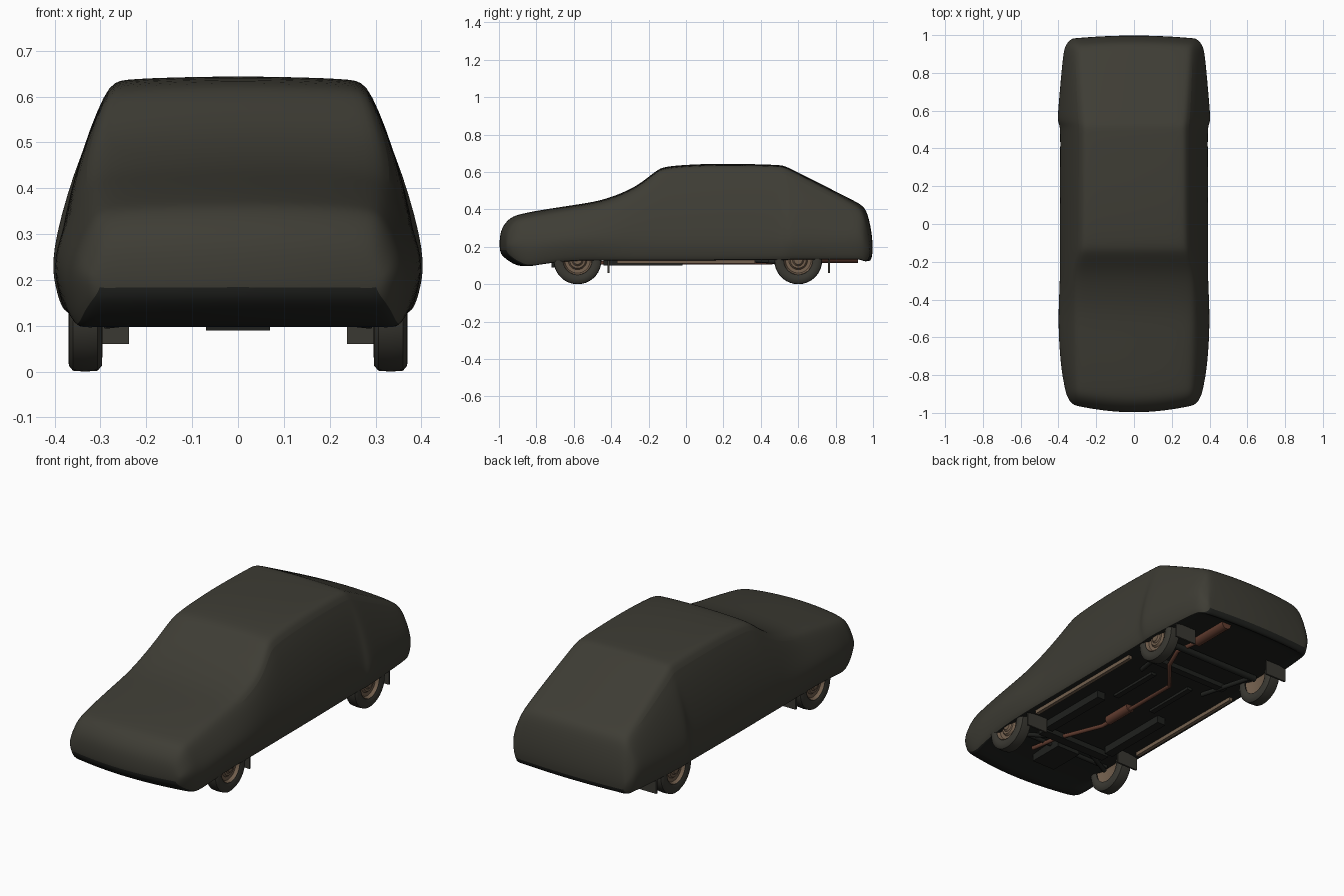
import bpy, bmesh, math
from mathutils import Vector

if "Cube" in bpy.data.objects:
    bpy.data.objects.remove(bpy.data.objects["Cube"], do_unlink=True)


def make_material(name, color):
    m = bpy.data.materials.new(name)
    m.use_nodes = True
    m.diffuse_color = (*color, 1)
    bsdf = m.node_tree.nodes["Principled BSDF"]
    bsdf.inputs["Base Color"].default_value = (*color, 1)
    bsdf.inputs["Roughness"].default_value = 0.9
    return m


CLOTH = make_material("dark olive cloth", (0.048, 0.046, 0.035))
UNDER = make_material("underbody black", (0.014, 0.015, 0.013))
RUBBER = make_material("tyre rubber", (0.042, 0.040, 0.032))
RIM = make_material("dusty tan metal", (0.17, 0.115, 0.075))
RUST = make_material("rusty brown", (0.12, 0.045, 0.028))


def add_object(name, bm, mats, smooth=True):
    bmesh.ops.recalc_face_normals(bm, faces=bm.faces)
    me = bpy.data.meshes.new(name)
    bm.to_mesh(me)
    bm.free()
    for m in mats:
        me.materials.append(m)
    ob = bpy.data.objects.new(name, me)
    bpy.context.collection.objects.link(ob)
    if smooth:
        bpy.ops.object.select_all(action="DESELECT")
        ob.select_set(True)
        bpy.context.view_layer.objects.active = ob
        bpy.ops.object.shade_smooth_by_angle(angle=math.radians(40))
    return ob


def box(name, mat, center, size):
    bm = bmesh.new()
    bmesh.ops.create_cube(bm, size=1)
    for v in bm.verts:
        v.co = Vector(a * b for a, b in zip(v.co, size)) + Vector(center)
    return add_object(name, bm, [mat], False)


def lathe(name, mat, profile, center, side):
    # Profile of (offset along the axle, radius), turned about x
    bm = bmesh.new()
    vs = [bm.verts.new((side * a, 0, r)) for a, r in profile]
    edges = [bm.edges.new(p) for p in zip(vs, vs[1:])]
    bmesh.ops.spin(bm, geom=vs + edges, axis=(1, 0, 0), cent=(0, 0, 0),
                   angle=2 * math.pi, steps=36, use_duplicate=False)
    bmesh.ops.remove_doubles(bm, verts=bm.verts, dist=0.0005)
    bmesh.ops.translate(bm, verts=bm.verts, vec=center)
    return add_object(name, bm, [mat])


def tube(name, mat, points, radius):
    cu = bpy.data.curves.new(name, "CURVE")
    cu.dimensions = "3D"
    cu.bevel_depth = radius
    cu.bevel_resolution = 3
    cu.use_fill_caps = True
    sp = cu.splines.new("POLY")
    sp.points.add(len(points) - 1)
    for p, co in zip(sp.points, points):
        p.co = (*co, 1)
    cu.materials.append(mat)
    ob = bpy.data.objects.new(name, cu)
    bpy.context.collection.objects.link(ob)
    return ob


# Draped cover: y, top z, top half width, shoulder drop, widest half width, bottom half width, bottom z
STATIONS = [
    (-1.0, .255, .29, .015, .32, .30, .175),
    (-.985, .31, .30, .02, .345, .32, .15),
    (-.94, .362, .31, .025, .365, .34, .115),
    (-.88, .378, .315, .03, .375, .35, .088),
    (-.80, .395, .32, .035, .39, .36, .095),
    (-.6, .425, .32, .03, .405, .37, .115),
    (-.45, .447, .325, .03, .405, .375, .115),
    (-.3, .505, .325, .03, .395, .375, .115),
    (-.22, .557, .31, .025, .395, .375, .115),
    (-.15, .617, .29, .02, .395, .375, .115),
    (-.10, .634, .285, .02, .395, .375, .115),
    (.15, .648, .283, .018, .395, .375, .115),
    (.47, .64, .28, .015, .392, .375, .118),
    (.52, .636, .28, .015, .395, .375, .118),
    (.545, .625, .283, .018, .412, .38, .118),
    (.62, .588, .29, .02, .405, .378, .12),
    (.9, .447, .305, .02, .38, .36, .12),
    (.95, .42, .305, .025, .37, .35, .12),
    (.975, .375, .31, .03, .36, .335, .115),
    (1.0, .25, .31, .015, .33, .31, .135),
]


def half_section(y, zt, wt, drop, wm, wb, zb):
    shoulder = zt - drop
    zm = zb + min(0.135, 0.5 * (shoulder - zb))
    tall = shoulder - zm
    floor = zb + (0.025 if -0.85 < y < 0.96 else 0)
    pts = [(0, zt), (.5 * wt, zt - .15 * drop), (.9 * wt, zt - .4 * drop), (wt + .004, shoulder),
           ((wt + wm) / 2 + .05 * tall, (shoulder + zm) / 2), (wm, zm),
           ((wm + wb) / 2 + .006, (zm + zb) / 2),
           (wb, zb), (.93 * wb, floor), (.5 * wb, floor), (0, floor)]
    # Ends curve round in plan
    bow = .05 * max(0, (-y - .6) / .4) - .02 * max(0, (y - .7) / .3)
    return [(x, y + bow * (x / .35) ** 2, z) for x, z in pts]


bm = bmesh.new()
rows = []
for s in STATIONS:
    half = half_section(*s)
    full = half + [(-x, y, z) for x, y, z in half[-2:0:-1]]
    rows.append([bm.verts.new(p) for p in full])
n = len(rows[0])
for a, b in zip(rows, rows[1:]):
    for i in range(n):
        j = (i + 1) % n
        f = bm.faces.new((a[i], a[j], b[j], b[i]))
        f.material_index = 1 if 7 <= i <= 12 else 0
for r in (rows[0], rows[-1]):
    for sign in (1, -1):
        h = [r[(sign * i) % n] for i in range(11)]
        for i in range(3):
            lo = 10 - i
            bm.faces.new((h[i], h[i + 1], h[lo - 1], h[lo]))
        bm.faces.new(h[3:8])
cover = add_object("draped_car_cover", bm, [CLOTH, UNDER])
sub = cover.modifiers.new("soft_cloth", "SUBSURF")
sub.levels = sub.render_levels = 2

# Wheels, flaps and axle parts
TYRE = [(-.030, .078), (-.037, .095), (-.036, .115), (-.027, .126), (0, .128),
        (.027, .126), (.036, .115), (.037, .095), (.030, .078), (.022, .076)]
DISC = [(-.025, .08), (-.012, .05), (-.012, 0)]
FACE = [(.024, .08), (.029, .076), (.014, .068), (.012, .05), (.022, .042),
        (.022, .03), (.03, .022), (.03, 0)]
for side, tag in ((1, "left"), (-1, "right")):
    for y, end in ((-.58, "front"), (.6, "rear")):
        c = (side * .333, y, .128)
        lathe(f"{end}_{tag}_tyre", RUBBER, TYRE, c, side)
        lathe(f"{end}_{tag}_wheel_disc", RIM, FACE, c, side)
        lathe(f"{end}_{tag}_wheel_back", RIM, DISC, c, side)
        box(f"{end}_{tag}_mud_flap", RUBBER, (side * .30, y + .165, .10), (.125, .01, .08))
    box(f"{tag}_sill", RIM, (side * .335, 0, .122), (.02, .74, .02))
    box(f"{tag}_frame_rail", UNDER, (side * .20, -.23, .12), (.05, .42, .04))
    tube(f"{tag}_front_arm", UNDER, [(side * .11, -.5, .125), (side * .29, -.58, .105)], .012)
    tube(f"{tag}_rear_arm", UNDER, [(side * .2, .3, .13), (side * .26, .6, .115)], .012)
    box(f"{tag}_floor_rib", UNDER, (side * .12, .15, .137), (.03, .3, .02))
tube("rear_axle", UNDER, [(-.3, .6, .128), (.3, .6, .128)], .018)
tube("front_axle", UNDER, [(-.3, -.58, .128), (.3, -.58, .128)], .012)
box("engine_sump", UNDER, (0, -.62, .115), (.14, .2, .05))
box("front_crossmember", UNDER, (0, -.48, .115), (.42, .05, .03))
box("rear_crossmember", UNDER, (0, .42, .132), (.5, .04, .03))

# Exhaust line
tube("exhaust_pipe", RUST, [(.12, -.66, .12), (.1, -.5, .115), (0, -.25, .115), (0, .28, .115),
                            (.14, .45, .115), (.17, .55, .14), (.155, .7, .135)], .011)
tube("middle_silencer", RUST, [(0, -.2, .125), (0, -.03, .125)], .025)
tube("rear_silencer", RUST, [(.155, .69, .142), (.155, .92, .142)], .03)
